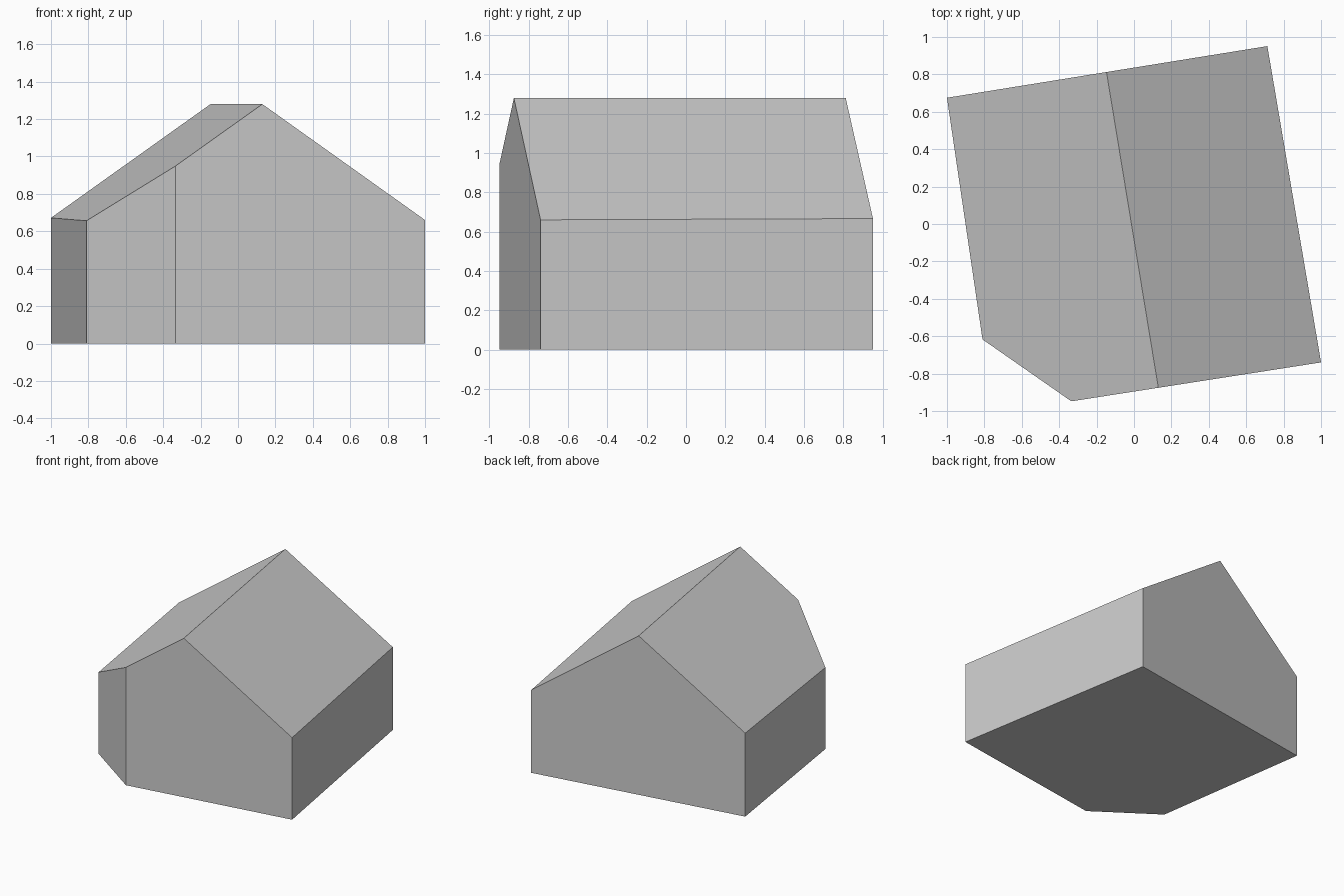
import bpy
import bmesh
from mathutils import Vector

cube = bpy.data.objects.get("Cube")
if cube:
    bpy.data.objects.remove(cube, do_unlink=True)

# One plain grey for the whole massing
grey = bpy.data.materials.new("plain_grey")
grey.use_nodes = True
colour = (0.6, 0.6, 0.6, 1)
grey.diffuse_color = colour
grey.node_tree.nodes["Principled BSDF"].inputs["Base Color"].default_value = colour

# Footprint with one clipped corner, and the sloping roof's ridge line
footprint = [(-1, 0.675), (-0.81, -0.617), (-0.335, -0.948), (1, -0.74), (0.713, 0.951)]
ridge_front = Vector((0.13, -0.875, 1.28))
ridge_back = Vector((-0.147, 0.812, 1.28))
roof_slope = 0.704

# Walls: extrude the footprint above the ridge height
bm = bmesh.new()
base = bm.faces.new([bm.verts.new((x, y, 0)) for x, y in footprint])
top = bmesh.ops.extrude_face_region(bm, geom=[base], use_keep_orig=True)["geom"]
bmesh.ops.translate(bm, vec=(0, 0, 1.6),
                    verts=[v for v in top if isinstance(v, bmesh.types.BMVert)])

# Gable roof: cut away everything above each slope and cap the cut
across = (ridge_front - ridge_back).cross(Vector((0, 0, 1))).normalized()
for side in (-1, 1):
    normal = across * side * roof_slope + Vector((0, 0, 1))
    cut = bmesh.ops.bisect_plane(bm, geom=bm.verts[:] + bm.edges[:] + bm.faces[:],
                                 plane_co=ridge_front, plane_no=normal, clear_outer=True)
    rim = [e for e in cut["geom_cut"] if isinstance(e, bmesh.types.BMEdge)]
    bmesh.ops.holes_fill(bm, edges=rim, sides=0)

bmesh.ops.recalc_face_normals(bm, faces=bm.faces[:])
mesh = bpy.data.meshes.new("house_body")
bm.to_mesh(mesh)
bm.free()
mesh.materials.append(grey)
house = bpy.data.objects.new("house_body", mesh)
bpy.context.collection.objects.link(house)
